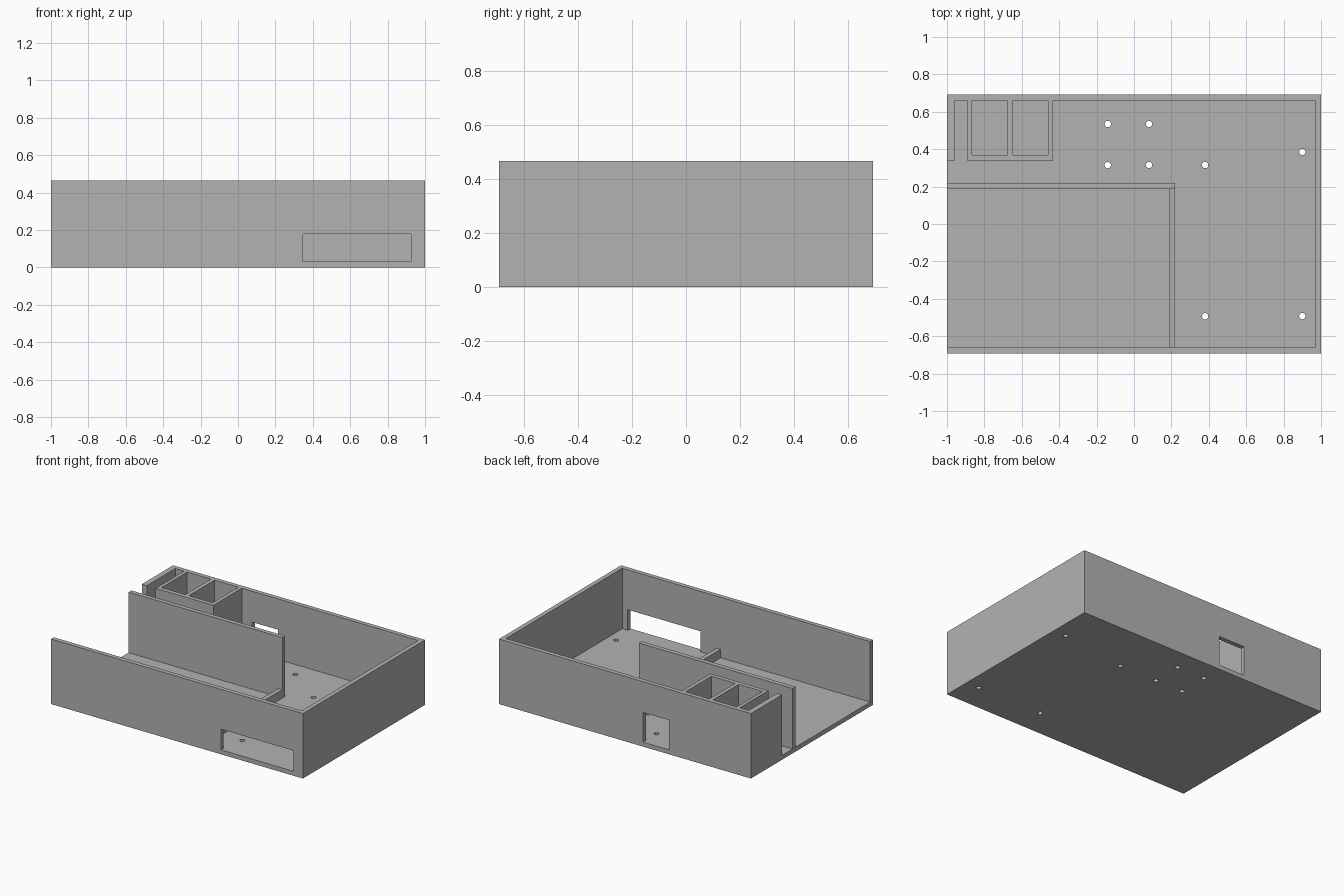
import bpy
import bmesh
from mathutils import Matrix, Vector

cube = bpy.data.objects.get("Cube")
if cube:
    bpy.data.objects.remove(cube, do_unlink=True)

# Overall sizes
X, Y, H = 1.0, 0.692, 0.466      # half width, half depth, height
T = 0.032                        # wall and floor thickness
IN = Y - T                       # inner face of front and back walls

grey = bpy.data.materials.new("plain grey")
grey.use_nodes = True
colour = (0.45, 0.45, 0.45, 1)
grey.diffuse_color = colour
grey.node_tree.nodes["Principled BSDF"].inputs["Base Color"].default_value = colour


def finish(name, bm):
    mesh = bpy.data.meshes.new(name)
    bm.to_mesh(mesh)
    bm.free()
    mesh.materials.append(grey)
    obj = bpy.data.objects.new(name, mesh)
    bpy.context.collection.objects.link(obj)
    return obj


def add_box(bm, x, y, z):
    """Box from (low, high) ranges on each axis."""
    ranges = (x, y, z)
    centre = Vector([(a + b) / 2 for a, b in ranges])
    size = Vector([b - a for a, b in ranges])
    matrix = Matrix.Translation(centre) @ Matrix.Diagonal(size).to_4x4()
    bmesh.ops.create_cube(bm, size=1, matrix=matrix)


def box(name, x, y, z):
    bm = bmesh.new()
    add_box(bm, x, y, z)
    return finish(name, bm)


def cut(obj, cutter):
    """Subtract the cutter, keep the result and delete the cutter."""
    cutter.hide_render = True
    mod = obj.modifiers.new("cut", 'BOOLEAN')
    mod.operation = 'DIFFERENCE'
    mod.solver = 'EXACT'
    mod.object = cutter
    bpy.context.view_layer.objects.active = obj
    bpy.ops.object.modifier_apply(modifier=mod.name)
    bpy.data.objects.remove(cutter, do_unlink=True)


# Floor with screw holes
floor = box("floor", (-X, X), (-Y, Y), (0, T))
holes = [(x, y) for x in (-0.14, 0.08) for y in (0.315, 0.535)]
holes += [(0.38, 0.315), (0.9, 0.385), (0.38, -0.493), (0.9, -0.493)]
bm = bmesh.new()
for x, y in holes:
    bmesh.ops.create_cone(bm, cap_ends=True, segments=24, radius1=0.017, radius2=0.017,
                          depth=0.2, matrix=Matrix.Translation((x, y, 0)))
cut(floor, finish("hole_cutter", bm))

# Outer walls, open on the -x side, with a port in the front and the back
front = box("front_wall", (-X, X), (-Y, -IN), (T, H))
cut(front, box("front_port_cutter", (0.348, 0.925), (-1, -0.5), (T - 0.01, 0.18)))
back = box("back_wall", (-X, X), (IN, Y), (T, H))
cut(back, box("back_port_cutter", (-0.35, -0.143), (0.5, 1), (T - 0.01, 0.245)))
box("side_wall", (X - T, X), (-IN, IN), (T, H))

# Inner divider and the low rib running to the front wall
box("divider_wall", (-X, 0.22), (0.188, 0.22), (T, H))
box("low_rib", (0.188, 0.22), (-IN, 0.188), (T, 0.093))

# Corner slot wall and the two-pocket holder
box("slot_wall", (-X, -0.96), (0.338, IN), (T, H))
holder = box("pocket_holder", (-0.89, -0.432), (0.338, IN), (T, H))
bm = bmesh.new()
for low, high in ((-0.865, -0.677), (-0.648, -0.46)):
    add_box(bm, (low, high), (0.369, IN + 0.1), (T - 0.1, H + 0.1))
cut(holder, finish("pocket_cutter", bm))
